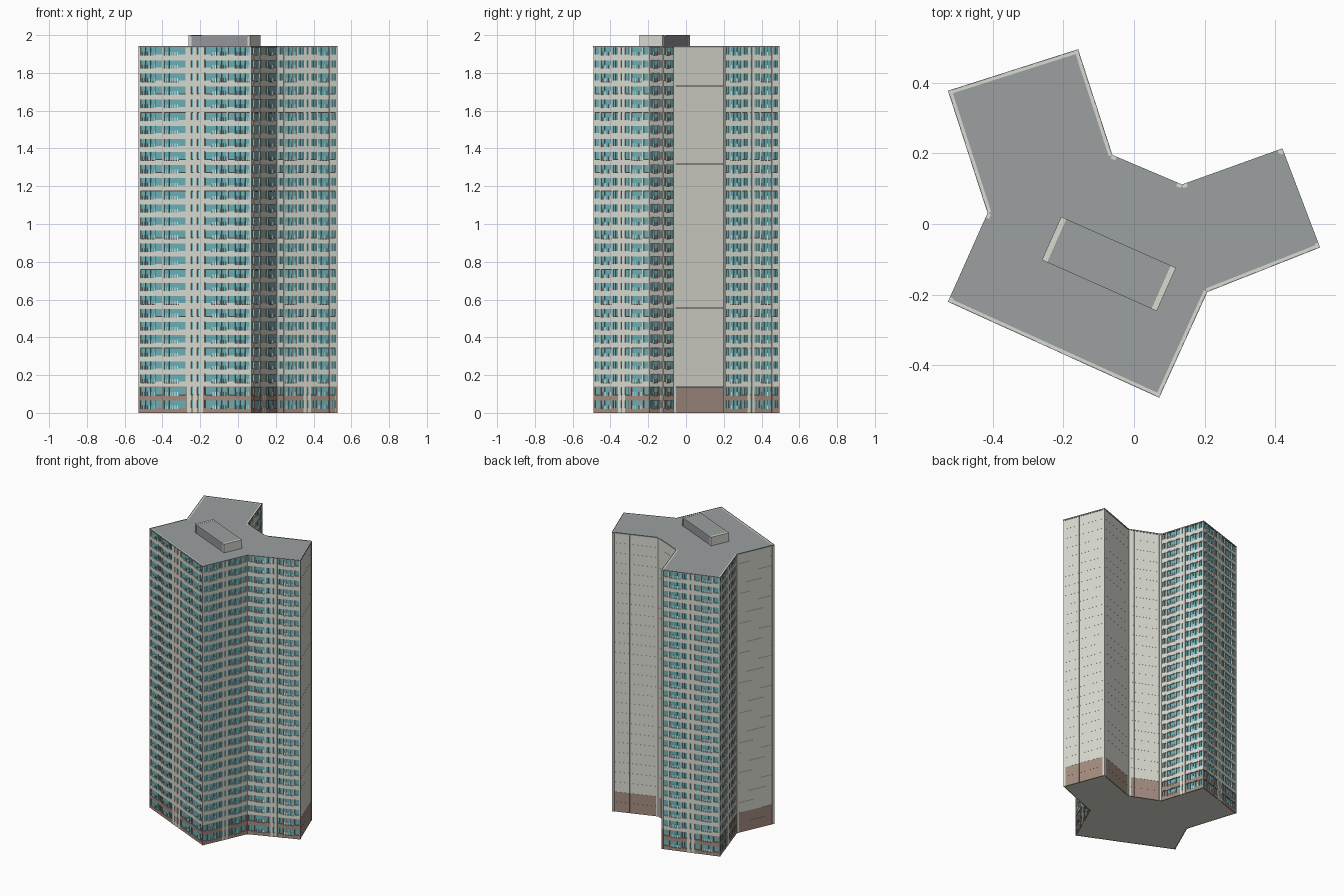
import bpy, bmesh, math
from mathutils import Vector

if "Cube" in bpy.data.objects:
    bpy.data.objects.remove(bpy.data.objects["Cube"])


# Materials
def material(name, rgb):
    lin = [((c / 255 + 0.055) / 1.055) ** 2.4 for c in rgb] + [1.0]
    m = bpy.data.materials.new(name)
    m.use_nodes = True
    m.diffuse_color = lin
    m.node_tree.nodes["Principled BSDF"].inputs["Base Color"].default_value = lin
    return m


MATS = [
    material("concrete wall", (217, 218, 208)),
    material("brown base", (163, 140, 128)),
    material("teal glass", (108, 176, 182)),
    material("dark frame", (84, 86, 83)),
    material("white railing", (234, 234, 228)),
    material("roof grey", (155, 160, 160)),
    material("plant room grey", (150, 150, 157)),
]
WALL, BROWN, GLASS, DARK, WHITE, ROOF, PLANT = range(7)

# Overall sizes
FLOORS, BASE_FLOORS = 28, 2
TOP = 1.94
H = TOP / FLOORS
SKIN = 0.01

# Three-winged footprint, counter-clockwise, with the kind of each wall
FOOTPRINT = [
    (-0.526, -0.22, "front"), (0.071, -0.491, "short"), (0.207, -0.192, "short"),
    (0.526, -0.066, "blank"), (0.42, 0.213, "blank"), (0.136, 0.111, "blank"),
    (-0.062, 0.195, "short"), (-0.159, 0.494, "short"), (-0.526, 0.377, "short"),
    (-0.414, 0.031, "blank"),
]
PTS = [Vector(p[:2]) for p in FOOTPRINT]
KINDS = [p[2] for p in FOOTPRINT]

# Bay rhythm: p pier, P wide pier, B balcony, W window, n narrow window
WEIGHT = {"p": 0.35, "P": 0.8, "B": 3.0, "W": 1.4, "n": 0.4}
RHYTHM = {"front": "pBWpBWpPnPnPpWBpWBp", "short": "pWpBpWPnPWpBpWp"}


def box(bm, x0, x1, y0, y1, z0, z1, mat):
    v = [bm.verts.new((x, y, z)) for z in (z0, z1)
         for x, y in ((x0, y0), (x1, y0), (x1, y1), (x0, y1))]
    quads = [v[3::-1], v[4:]]
    for i in range(4):
        j = (i + 1) % 4
        quads.append([v[i], v[j], v[j + 4], v[i + 4]])
    for q in quads:
        bm.faces.new(q).material_index = mat


def prism(bm, points, z0, z1, side_mats, bottom_mat, top_mat):
    low = [bm.verts.new((p.x, p.y, z0)) for p in points]
    high = [bm.verts.new((p.x, p.y, z1)) for p in points]
    bm.faces.new(low[::-1]).material_index = bottom_mat
    top = bm.faces.new(high)
    top.material_index = top_mat
    for i, mat in enumerate(side_mats):
        j = (i + 1) % len(points)
        bm.faces.new((low[i], low[j], high[j], high[i])).material_index = mat
    return top


def finish(bm, name, loc=(0, 0, 0), angle=0.0):
    me = bpy.data.meshes.new(name)
    bm.to_mesh(me)
    bm.free()
    for m in MATS:
        me.materials.append(m)
    ob = bpy.data.objects.new(name, me)
    ob.location = loc
    ob.rotation_euler.z = angle
    bpy.context.collection.objects.link(ob)
    return ob


def inset(points, d):
    out = []
    for i, p in enumerate(points):
        a = (p - points[i - 1]).normalized()
        b = (points[(i + 1) % len(points)] - p).normalized()
        na, nb = Vector((-a.y, a.x)), Vector((-b.y, b.x))
        out.append(p + (na + nb) * d / (1 + na.dot(nb)))
    return out


# Core: dark behind the glazed walls, pale behind the panels and underneath
bm = bmesh.new()
prism(bm, inset(PTS, SKIN), 0, TOP - 0.006,
      [WALL if k == "blank" else DARK for k in KINDS], WALL, ROOF)
finish(bm, "core")

# Roof slab with a low parapet rim
bm = bmesh.new()
top = prism(bm, inset(PTS, -0.001), TOP - 0.005, TOP + 0.003,
            [ROOF] * len(PTS), ROOF, ROOF)
bmesh.ops.inset_region(bm, faces=[top], thickness=0.007, use_even_offset=True)
bmesh.ops.translate(bm, vec=(0, 0, -0.003), verts=top.verts[:])
finish(bm, "roof_slab")


# One storey of a glazed wall; local -y faces outward
def glazed_storey(bm, length, rhythm, wall):
    unit = length / sum(WEIGHT[c] for c in rhythm)
    x = 0.0
    sill, rail, head = 0.3 * H, 0.58 * H, 0.94 * H
    for c in rhythm:
        x1 = x + WEIGHT[c] * unit
        if c in "pP":
            box(bm, x, x1, 0, SKIN, 0, H, WALL if c == "P" else wall)
        else:
            low = sill if c == "B" else 0.38 * H
            box(bm, x, x1, 0.001, SKIN, 0, low, wall)
            box(bm, x, x1, 0.002, SKIN, head, H, wall)
            panes = {"B": 3, "W": 2, "n": 1}[c]
            w = (x1 - x) / panes
            for i in range(panes):
                box(bm, x + i * w + 0.001, x + (i + 1) * w - 0.001,
                    0.006, SKIN, low + 0.0005, head - 0.0005, GLASS)
            if c == "B":
                n = max(3, int((x1 - x) / 0.014))
                step = (x1 - x) / n
                for i in range(n):
                    xc = x + (i + 0.5) * step
                    box(bm, xc - 0.002, xc + 0.002, 0.003, 0.005, sill, rail, WHITE)
        x = x1


# One storey of a plain panelled wall
def blank_storey(bm, length, panel):
    edge, gap = 0.014, 0.0004
    cuts = [edge, length * 0.17, length * 0.38, length - edge]
    for a, b in zip(cuts, cuts[1:]):
        box(bm, a + gap, b - gap, 0.002, SKIN, 0, H - gap, panel)
    for a in (0, length - edge):
        box(bm, a, a + edge, 0, SKIN, 0, H, WALL)


# Walls: one storey repeated upward, brown for the lowest storeys
for i, (p, kind) in enumerate(zip(PTS, KINDS)):
    d = PTS[(i + 1) % len(PTS)] - p
    angle = math.atan2(d.y, d.x)
    for part, start, count, colour in (
            ("base", 0, BASE_FLOORS, BROWN),
            ("tower", BASE_FLOORS, FLOORS - BASE_FLOORS, WALL)):
        bm = bmesh.new()
        if kind == "blank":
            blank_storey(bm, d.length, colour)
        else:
            glazed_storey(bm, d.length, RHYTHM[kind], colour)
        ob = finish(bm, f"{part}_{kind}_wall_{i + 1}", (p.x, p.y, start * H), angle)
        arr = ob.modifiers.new("storeys", "ARRAY")
        arr.count = count
        arr.use_relative_offset = False
        arr.use_constant_offset = True
        arr.constant_offset_displace = (0, 0, H)

# Rooftop plant room: grey body and lid between pale end walls
L, W = 0.178, 0.067
bm = bmesh.new()
box(bm, -L + 0.01, L - 0.01, -W + 0.002, W - 0.002, TOP - 0.004, 1.99, PLANT)
box(bm, -L + 0.01, L - 0.01, -W, W, 1.99, 1.999, ROOF)
for s in (-1, 1):
    xs = sorted((s * L, s * (L - 0.016)))
    box(bm, *xs, -W, W, TOP - 0.004, 2.0, WALL)
finish(bm, "plant_room", (-0.071, -0.113, 0), math.radians(-24))
